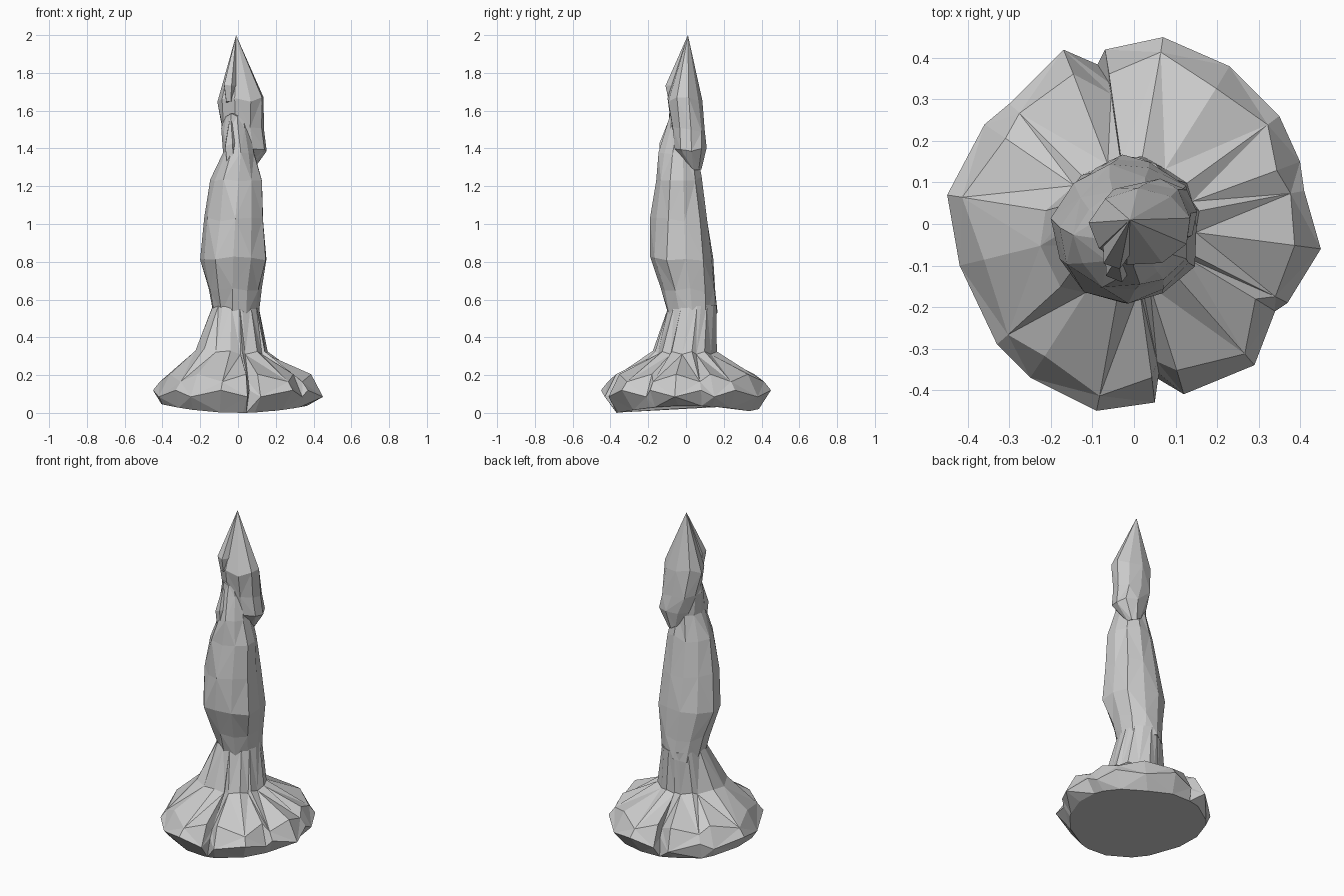
import bpy, bmesh, math, random

if "Cube" in bpy.data.objects:
    bpy.data.objects.remove(bpy.data.objects["Cube"])

random.seed(4)


def make_object(name, rings, apex=None):
    """Skin a list of equal-length vertex rings with flat triangles and cap the ends."""
    bm = bmesh.new()
    loops = [[bm.verts.new(p) for p in ring] for ring in rings]
    n = len(loops[0])
    for k in range(len(loops) - 1):
        a, b = loops[k], loops[k + 1]
        for i in range(n):
            j = (i + 1) % n
            if (i + k) % 2:
                bm.faces.new((a[i], a[j], b[j]))
                bm.faces.new((a[i], b[j], b[i]))
            else:
                bm.faces.new((a[i], a[j], b[i]))
                bm.faces.new((a[j], b[j], b[i]))
    bm.faces.new(loops[0][::-1])
    if apex:
        tip = bm.verts.new(apex)
        for i in range(n):
            bm.faces.new((loops[-1][i], loops[-1][(i + 1) % n], tip))
    else:
        bm.faces.new(loops[-1])
    bmesh.ops.recalc_face_normals(bm, faces=bm.faces)
    mesh = bpy.data.meshes.new(name)
    bm.to_mesh(mesh)
    bm.free()
    obj = bpy.data.objects.new(name, mesh)
    bpy.context.collection.objects.link(obj)
    return obj


def ring(z, x0, x1, y0, y1, n, rough=0.05, dz=0.0, turn=0.0):
    """Uneven oval ring fitted to the given x and y extents."""
    pts = []
    for i in range(n):
        a = 2 * math.pi * i / n + turn
        r = 1.02 + random.uniform(-rough, rough)
        pts.append(((x0 + x1) / 2 + (x1 - x0) / 2 * r * math.cos(a),
                    (y0 + y1) / 2 + (y1 - y0) / 2 * r * math.sin(a),
                    z + random.uniform(-dz, dz)))
    return pts


# Spreading foot: notched outline, bevelled rim, pleated slope up to the stem
outline = [(.45, -.06), (.41, .08), (.40, .15), (.35, .26), (.23, .38), (.07, .45),
           (-.07, .42), (-.06, .34), (-.17, .42), (-.30, .29), (-.36, .24),
           (-.45, .07), (-.42, -.10), (-.33, -.29), (-.25, -.37), (-.09, -.45),
           (.05, -.43), (.06, -.36), (.12, -.41), (.29, -.34), (.34, -.21), (.37, -.19)]
sole, rim, shoulder, collar, neck = [], [], [], [], []
for i, (x, y) in enumerate(outline):
    a, odd = math.atan2(y, x), i % 2
    c, s = math.cos(a), math.sin(a)
    sx, sy = .39 * c - .02, .38 * s + .01
    sole.append((sx, sy, .045 * (sx / .4) ** 2 + (.02 if sy > .35 else 0)))
    rim.append((x, y, .085 + .035 * odd))
    k = .92 if odd else .86
    shoulder.append((x * k, y * k, .165 if odd else .205))
    # the slope climbs higher and wider on the front left
    bulge = max(0, math.cos(a - 3.55)) ** 3
    r = (.165 if odd else .155) + .075 * bulge
    collar.append((-.005 + r * c, r * s, .31 + .02 * bulge + .015 * odd))
    neck.append((-.012 + .122 * c, .035 + .128 * s, .57))
make_object("flared_foot", [sole, rim, shoulder, collar, neck])

# Swelling column, narrowing below the head
column = [(.52, -.13, .11, -.09, .16), (.65, -.15, .12, -.125, .155),
          (.82, -.19, .155, -.19, .15), (1.02, -.17, .14, -.18, .12),
          (1.24, -.14, .13, -.16, .085), (1.38, -.08, .09, -.14, .06),
          (1.50, -.085, .06, -.10, .05), (1.58, -.07, .04, -.09, .04)]
make_object("column", [ring(*c, 11, .06, .015, .05 * k) for k, c in enumerate(column)])

# Pointed head overhanging the right and rear sides
head = [(1.30, .0, .08, .0, .08), (1.40, -.05, .155, -.06, .105),
        (1.50, -.085, .14, -.075, .10), (1.66, -.105, .14, -.10, .085)]
make_object("pointed_head", [ring(*h, 9, .05, .015, .08 * k) for k, h in enumerate(head)],
            (-.01, .01, 2.0))

# Angular folds: (name, bottom point, middle point, top point, radius)
folds = [("left_fold", (-.11, -.03, .62), (-.15, -.02, .88), (-.13, -.02, 1.20), .03),
         ("front_left_fold", (-.03, -.11, 1.22), (-.04, -.105, 1.42), (-.04, -.08, 1.58), .035),
         ("head_flake", (-.045, -.07, 1.64), (-.045, -.075, 1.73), (-.01, .01, 2.0), .035)]
for name, low, mid, high, rad in folds:
    loops = []
    for (x, y, z), f in ((low, .6), (mid, 1.0)):
        loops.append(ring(z, x - rad * f, x + rad * f, y - rad * f, y + rad * f, 5, .05, .01))
    make_object(name, loops, high)
